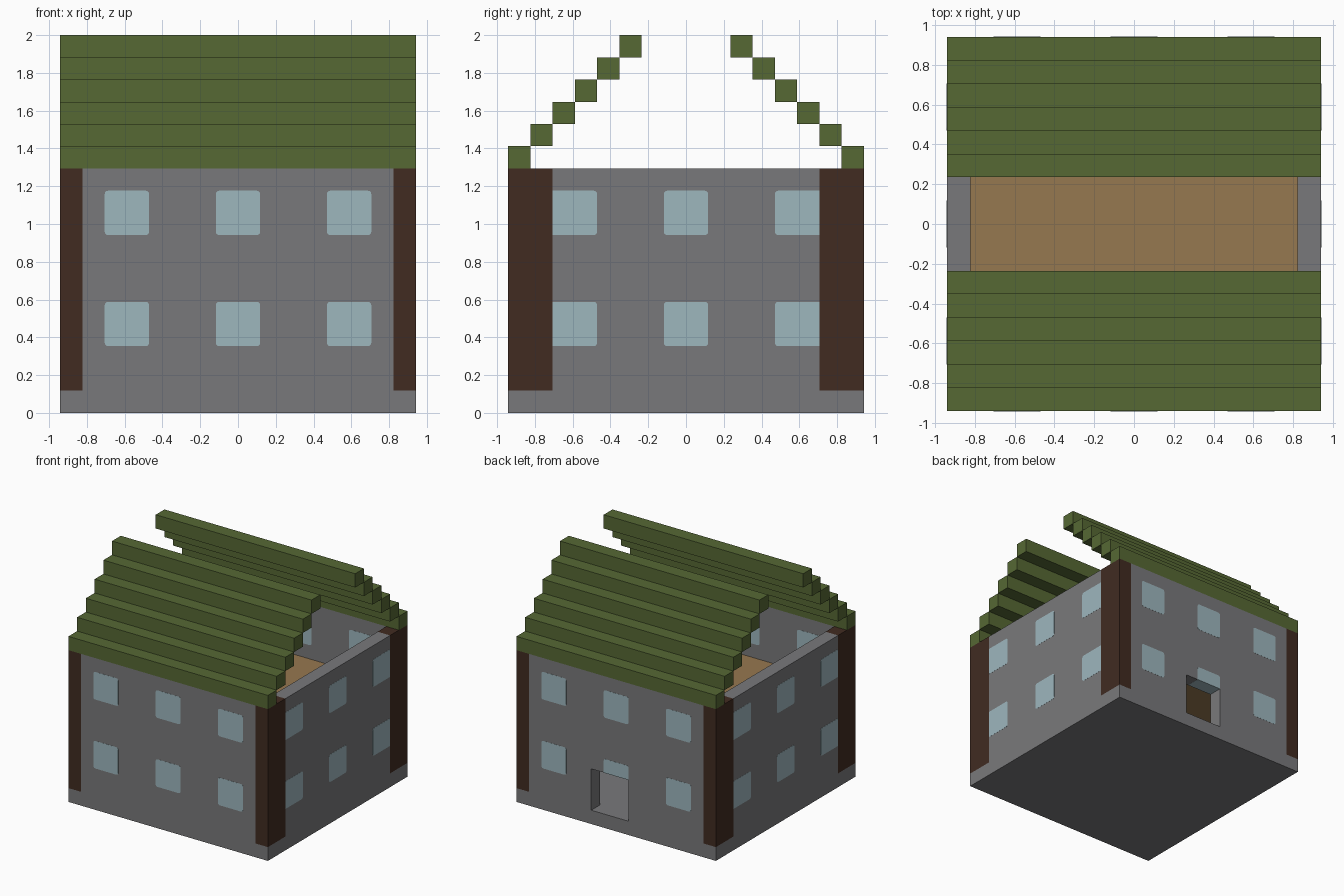
import bpy, bmesh
from mathutils import Vector

if "Cube" in bpy.data.objects:
    bpy.data.objects.remove(bpy.data.objects["Cube"], do_unlink=True)

U = 2 / 17        # one building block
LIP = 0.001       # how far the glass stands proud of the wall


def material(name, rgb):
    linear = [((c / 255 + 0.055) / 1.055) ** 2.4 for c in rgb] + [1]
    mat = bpy.data.materials.new(name)
    mat.use_nodes = True
    mat.diffuse_color = linear
    mat.node_tree.nodes["Principled BSDF"].inputs["Base Color"].default_value = linear
    return mat


STONE = material("grey stone", (121, 121, 123))
TIMBER = material("dark brown timber", (65, 43, 33))
ROOF = material("moss green roof", (86, 104, 52))
GLASS = material("pale blue glass", (158, 183, 190))
PLANK = material("tan planks", (150, 120, 80))


def finish(name, bm, mat):
    bmesh.ops.recalc_face_normals(bm, faces=bm.faces)
    mesh = bpy.data.meshes.new(name)
    bm.to_mesh(mesh)
    bm.free()
    mesh.materials.append(mat)
    obj = bpy.data.objects.new(name, mesh)
    bpy.context.collection.objects.link(obj)
    return obj


def block(name, lo, hi, mat, axis=None, rounded=None, lip=Vector()):
    """Box given in block units; edges along axis that pass the test are rounded."""
    lo, hi = Vector(lo) * U - lip, Vector(hi) * U + lip
    mid = (lo + hi) / 2
    bm = bmesh.new()
    bmesh.ops.create_cube(bm, size=1)
    for v in bm.verts:
        v.co = mid + v.co * (hi - lo)
    if rounded:
        edges = []
        for e in bm.edges:
            a, b = (v.co for v in e.verts)
            if abs((a - b).normalized()[axis]) > 0.9 and rounded((a + b) / 2, mid):
                edges.append(e)
        bmesh.ops.bevel(bm, geom=edges, offset=0.018, segments=3,
                        affect='EDGES', profile=0.5)
    return finish(name, bm, mat)


# Foundation, upper floor and the three plain walls
block("foundation", (-8, -8, 0), (8, 8, 1), STONE)
block("upper_floor", (-7, -7, 6), (7, 7, 7), PLANK)
block("front_wall", (-7, -8, 1), (7, -7, 11), STONE)
for side, x in (("left", 7), ("right", -8)):
    block(side + "_wall", (x, -6, 1), (x + 1, 6, 11), STONE)

# Back wall with the off-centre doorway
outline = [(-7, 1), (-1, 1), (-1, 4), (2, 4), (2, 1), (7, 1), (7, 11), (-7, 11)]
bm = bmesh.new()
face = bm.faces.new([bm.verts.new((x * U, 7 * U, z * U)) for x, z in outline])
extruded = bmesh.ops.extrude_face_region(bm, geom=[face])["geom"]
bmesh.ops.translate(bm, vec=(0, U, 0),
                    verts=[g for g in extruded if isinstance(g, bmesh.types.BMVert)])
finish("back_wall", bm, STONE)

# Corner posts
for side, x in (("left", 7), ("right", -8)):
    for end, y in (("front", -8), ("back", 6)):
        block(f"{end}_{side}_post", (x, y, 1), (x + 1, y + 2, 11), TIMBER)

# Windows, three by two on every wall
for row, z in (("lower", 3), ("upper", 8)):
    for c in (-6, -1, 4):
        for end, y in (("front", -8), ("back", 7)):
            if end == "back" and row == "lower" and c == -1:
                # This pane is cut short by the doorway
                block("window_over_door", (c, y, 4), (c + 2, y + 1, 5), GLASS, 1,
                      lambda p, m: p.z > m.z, Vector((0, LIP, LIP)))
                continue
            block(f"{end}_{row}_window", (c, y, z), (c + 2, y + 1, z + 2), GLASS, 1,
                  lambda p, m: True, Vector((0, LIP, 0)))
        for side, x in (("left", 7), ("right", -8)):
            # Corners next to a post stay square
            block(f"{side}_{row}_window", (x, c, z), (x + 1, c + 2, z + 2), GLASS, 0,
                  lambda p, m: abs(p.y) < 5 * U, Vector((LIP, 0, 0)))

# Stepped roof beams, open along the ridge
for i in range(6):
    for end, y in (("front", i - 8), ("back", 7 - i)):
        block(f"{end}_roof_beam", (-8, y, 11 + i), (8, y + 1, 12 + i), ROOF)
